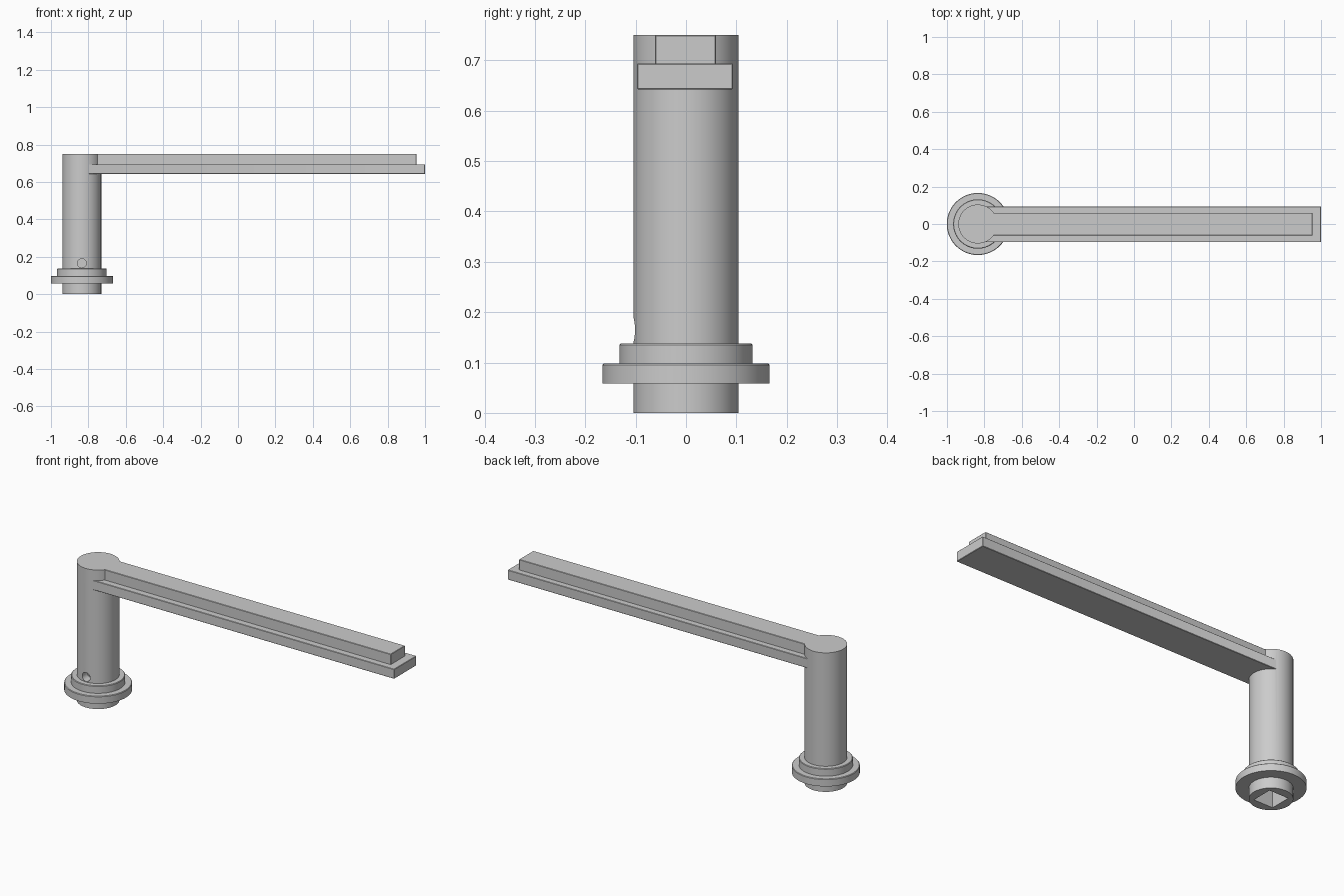
import bpy, bmesh, math
from mathutils import Matrix

if "Cube" in bpy.data.objects:
    bpy.data.objects.remove(bpy.data.objects["Cube"])

CX = -0.835  # post axis


def make(name, bm):
    bmesh.ops.recalc_face_normals(bm, faces=bm.faces)
    mesh = bpy.data.meshes.new(name)
    bm.to_mesh(mesh)
    bm.free()
    ob = bpy.data.objects.new(name, mesh)
    bpy.context.collection.objects.link(ob)
    return ob


def box(name, lo, hi, bevel=0.0):
    bm = bmesh.new()
    size = [b - a for a, b in zip(lo, hi)]
    mid = [(a + b) / 2 for a, b in zip(lo, hi)]
    bmesh.ops.create_cube(bm, size=1, matrix=Matrix.Translation(mid) @ Matrix.Diagonal((*size, 1)))
    if bevel:
        bmesh.ops.bevel(bm, geom=bm.edges[:], offset=bevel, segments=1, affect='EDGES')
    return make(name, bm)


def lathe(name, profile, steps=96):
    bm = bmesh.new()
    verts = [bm.verts.new((r, 0, z)) for r, z in profile]
    edges = [bm.edges.new(p) for p in zip(verts, verts[1:])]
    bmesh.ops.spin(bm, geom=verts + edges, cent=(0, 0, 0), axis=(0, 0, 1),
                   angle=2 * math.pi, steps=steps)
    bmesh.ops.remove_doubles(bm, verts=bm.verts, dist=1e-5)
    bmesh.ops.translate(bm, verts=bm.verts, vec=(CX, 0, 0))
    return make(name, bm)


def boolean(target, tool, op):
    mod = target.modifiers.new(tool.name, 'BOOLEAN')
    mod.object, mod.operation, mod.solver = tool, op, 'EXACT'
    tool.hide_render = True
    bpy.context.view_layer.objects.active = target
    bpy.ops.object.modifier_apply(modifier=mod.name)
    bpy.data.objects.remove(tool)


# round post with its two stepped collars
R, C = 0.104, 0.003
handle = lathe("lever_handle", [
    (0, 0), (R, 0), (R, 0.058), (0.166, 0.058), (0.166, 0.098 - C), (0.166 - C, 0.098),
    (0.132, 0.098), (0.132, 0.138 - C), (0.132 - C, 0.138), (R, 0.138), (R, 0.75), (0, 0.75)])

# wide lower bar and narrow upper bar of the grip
boolean(handle, box("lower_bar", (CX, -0.097, 0.642), (1.0, 0.093, 0.694), 0.002), 'UNION')
boolean(handle, box("upper_bar", (CX, -0.062, 0.66), (0.955, 0.060, 0.75), 0.002), 'UNION')

# square spindle socket from below
boolean(handle, box("socket_cutter", (CX - 0.057, -0.057, -0.1), (CX + 0.057, 0.057, 0.27)), 'DIFFERENCE')

# set screw hole at the front, reaching the socket
bm = bmesh.new()
bmesh.ops.create_cone(bm, cap_ends=True, segments=32, radius1=0.024, radius2=0.024, depth=0.2,
                      matrix=Matrix.Translation((CX, -0.12, 0.165)) @ Matrix.Rotation(math.pi / 2, 4, 'X'))
boolean(handle, make("screw_hole_cutter", bm), 'DIFFERENCE')

handle.select_set(True)
bpy.context.view_layer.objects.active = handle
bpy.ops.object.shade_smooth_by_angle(angle=math.radians(30))
